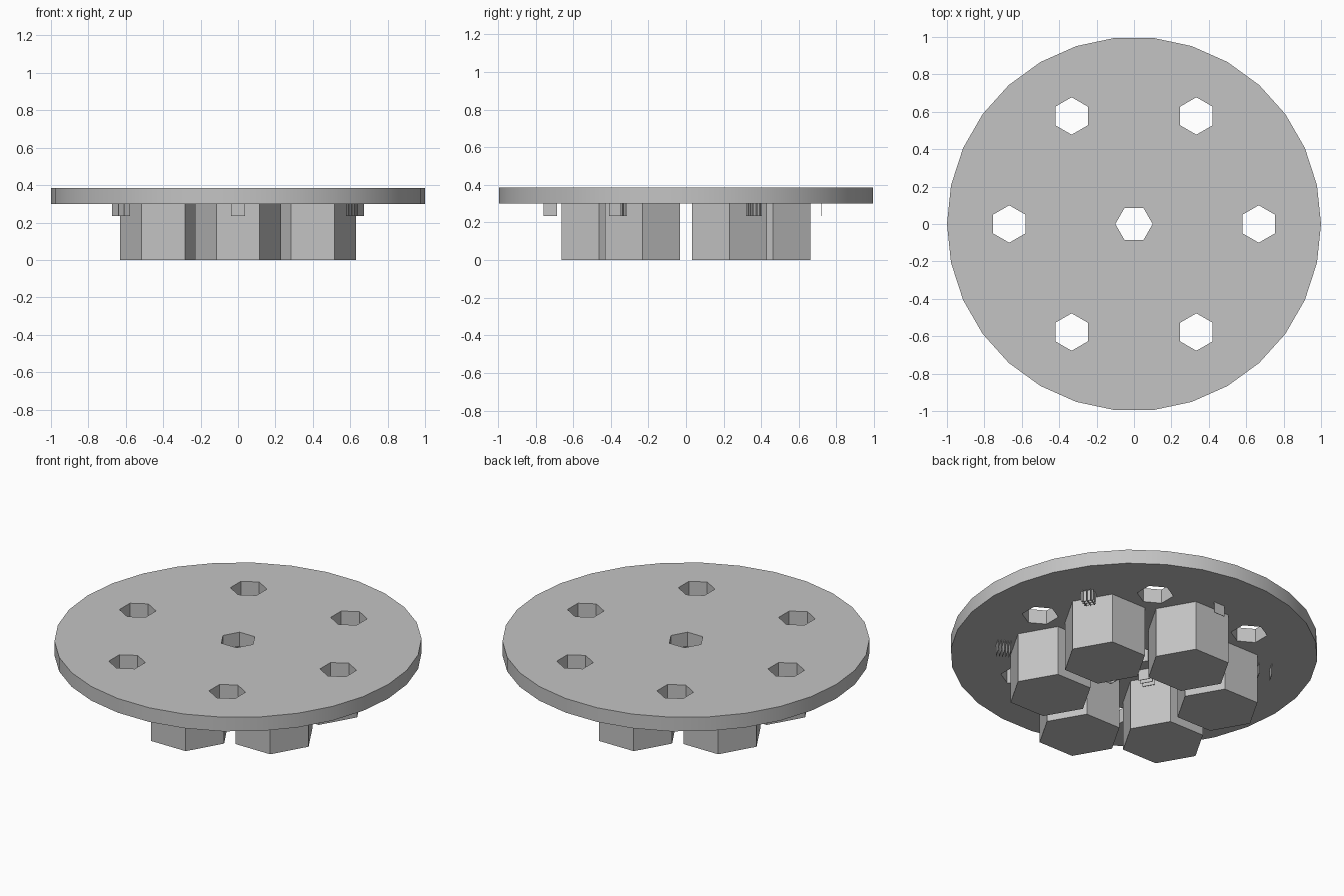
import bpy
from math import radians, cos, sin
from mathutils import Matrix, Vector

cube = bpy.data.objects.get("Cube")
if cube:
    bpy.data.objects.remove(cube, do_unlink=True)

grey = bpy.data.materials.new("light_grey")
grey.use_nodes = True
colour = (0.55, 0.55, 0.55, 1)
grey.diffuse_color = colour
grey.node_tree.nodes["Principled BSDF"].inputs["Base Color"].default_value = colour

DISC_BOTTOM, DISC_TOP = 0.30, 0.385
POST_RING, POST_RADIUS = 0.462, 0.231
HOLE_RING, HOLE_RADIUS = 0.667, 0.1
MARK_OFFSET, MARK_SIZE, MARK_BOTTOM = 0.26, 0.07, 0.235


def polar(radius, degrees):
    return radius * cos(radians(degrees)), radius * sin(radians(degrees))


def prism(name, sides, radius, xy, low, high, turn=0):
    """Upright prism with its first corner at the turn angle from +x."""
    bpy.ops.mesh.primitive_cylinder_add(
        vertices=sides, radius=radius, depth=high - low,
        location=(*xy, (low + high) / 2))
    obj = bpy.context.object
    obj.name = name
    obj.data.transform(Matrix.Rotation(radians(turn + 90), 4, 'Z'))
    obj.data.materials.append(grey)
    return obj


# Round plate with seven hexagonal holes
disc = prism("disc", 30, 1.0, (0, 0), DISC_BOTTOM, DISC_TOP)
holes = [((0, 0), 0)] + [(polar(HOLE_RING, 60 * i), 30) for i in range(6)]
for xy, turn in holes:
    cutter = prism("hole_cutter", 6, HOLE_RADIUS, xy,
                   DISC_BOTTOM - 0.1, DISC_TOP + 0.1, turn)
    cutter.hide_render = True
    cut = disc.modifiers.new("hole", 'BOOLEAN')
    cut.operation = 'DIFFERENCE'
    cut.object = cutter
    bpy.ops.object.select_all(action='DESELECT')
    bpy.context.view_layer.objects.active = disc
    disc.select_set(True)
    bpy.ops.object.modifier_apply(modifier=cut.name)
    bpy.data.objects.remove(cutter, do_unlink=True)
bpy.ops.object.shade_smooth_by_angle(angle=radians(30))


def fin(name, centre, degrees):
    """Thin hanging plate whose length runs along the given angle."""
    bpy.ops.mesh.primitive_cube_add(
        size=1, location=(*centre, (MARK_BOTTOM + DISC_BOTTOM) / 2),
        rotation=(0, 0, radians(degrees)))
    obj = bpy.context.object
    obj.name = name
    obj.scale = (MARK_SIZE, 0.003, DISC_BOTTOM - MARK_BOTTOM)
    obj.data.materials.append(grey)


def spread(count, width=MARK_SIZE):
    """Evenly spaced offsets across a width, centred on zero."""
    if count < 2:
        return [0] * count
    return [width * (i / (count - 1) - 0.5) for i in range(count)]


# Fins per post: offsets of cross-wise fins, offsets of outward fins
patterns = {
    30: (spread(3, 0.046), spread(3, 0.046)),
    90: (spread(1), []),
    150: (spread(2), []),
    210: (spread(3), []),
    270: (spread(2), spread(2)),
    330: (spread(5), []),
}

# Six hexagonal posts with marker fins on their outer and inner sides
for angle, (crosswise, outward) in patterns.items():
    prism("post", 6, POST_RADIUS, polar(POST_RING, angle), 0, DISC_BOTTOM)
    radial = Vector(polar(1, angle))
    tangent = Vector(polar(1, angle + 90))
    for side in (1, -1):
        centre = radial * (POST_RING + side * MARK_OFFSET)
        for offset in crosswise:
            fin("marker_fin", centre + radial * offset, angle + 90)
        for offset in outward:
            fin("marker_fin", centre + tangent * offset, angle)
